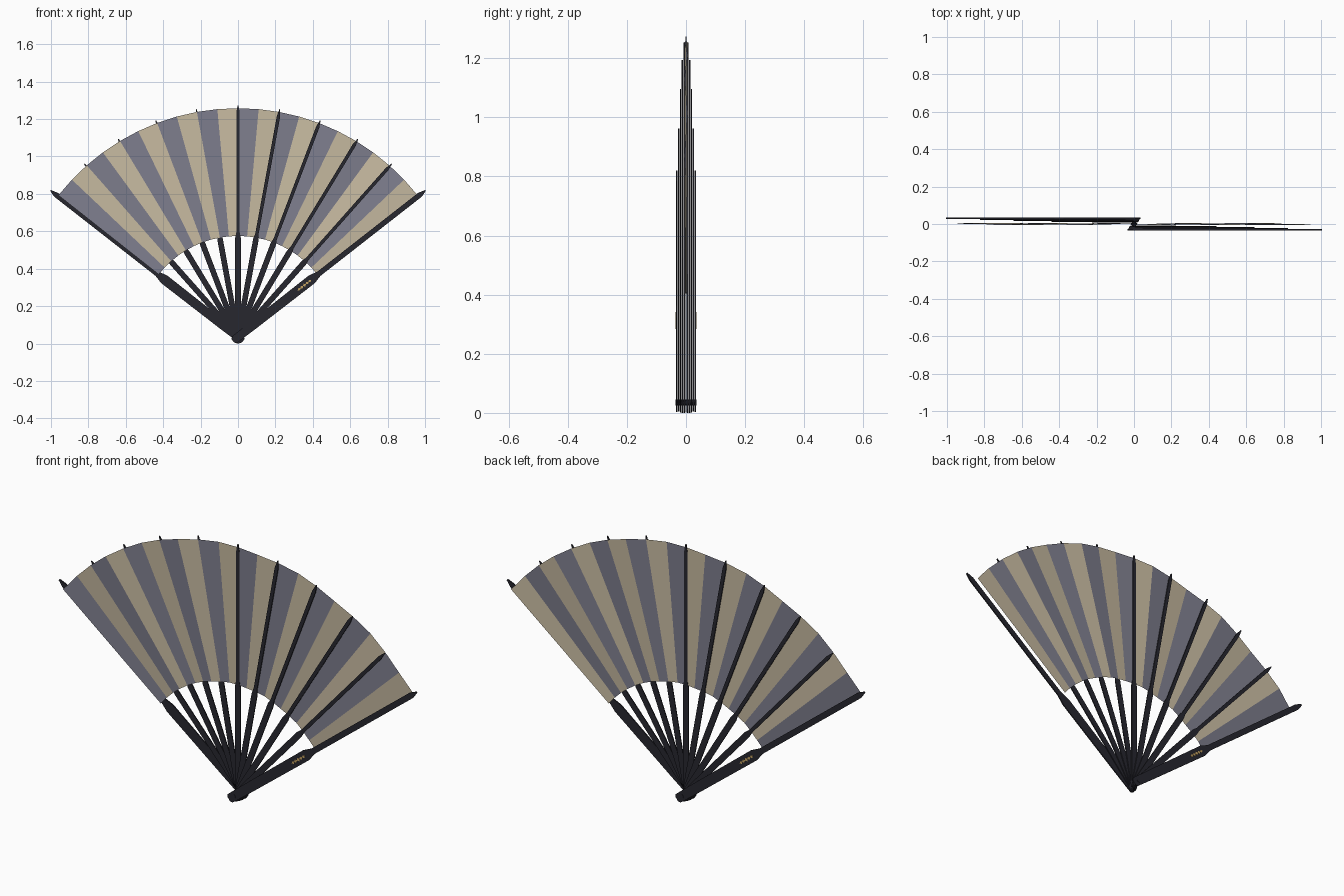
import bpy, bmesh
from math import sin, cos, radians

if "Cube" in bpy.data.objects:
    bpy.data.objects.remove(bpy.data.objects["Cube"])


def material(name, rgb):
    m = bpy.data.materials.new(name)
    m.use_nodes = True
    m.diffuse_color = (*rgb, 1)
    m.node_tree.nodes["Principled BSDF"].inputs["Base Color"].default_value = (*rgb, 1)
    return m


BLACK = material("black lacquer", (0.02, 0.02, 0.028))
GREY = material("slate paper", (0.21, 0.21, 0.27))
BEIGE = material("beige paper", (0.58, 0.5, 0.36))
GOLD = material("gold inlay", (0.55, 0.36, 0.12))

PIVOT = 0.035          # height of the pin
STEP = radians(10.4)   # angle between sticks
LAYER = 0.0062         # depth between stacked sticks
SIDE = 5               # sticks on each side of the middle


def polar(r, angle, y, across=0):
    """Point at radius r along a direction tilted from vertical, moved sideways."""
    return (r * sin(angle) + across * cos(angle), y,
            PIVOT + r * cos(angle) - across * sin(angle))


def finish(bm, name, mats):
    mesh = bpy.data.meshes.new(name)
    bm.to_mesh(mesh)
    bm.free()
    for m in mats:
        mesh.materials.append(m)
    ob = bpy.data.objects.new(name, mesh)
    bpy.context.collection.objects.link(ob)
    return ob


def slab(bm, outline, angle, y, thick):
    """Extrude a flat outline of (radius, across) points through the depth."""
    face = bm.faces.new([bm.verts.new(polar(r, angle, y - thick / 2, a)) for r, a in outline])
    out = bmesh.ops.extrude_face_region(bm, geom=[face])
    verts = [v for v in out["geom"] if isinstance(v, bmesh.types.BMVert)]
    bmesh.ops.translate(bm, verts=verts, vec=(0, thick, 0))
    bmesh.ops.recalc_face_normals(bm, faces=bm.faces)


def mirrored(half):
    return half + [(r, -a) for r, a in reversed(half)]


stick_outline = mirrored([(-0.034, 0.008), (-0.026, 0.015), (0.53, 0.015),
                          (0.56, 0.009), (1.2, 0.009), (1.238, 0.002)])
guard_outline = mirrored([(-0.034, 0.012), (-0.024, 0.022), (0.1, 0.024), (0.5, 0.026),
                          (0.55, 0.014), (1.235, 0.014), (1.272, 0.003)])

# Sticks, stacked from back left to front right, with a guard at each end
for k in range(-SIDE, SIDE + 1):
    is_guard = abs(k) == SIDE
    bm = bmesh.new()
    slab(bm, guard_outline if is_guard else stick_outline, k * STEP, -k * LAYER,
         0.006 if is_guard else 0.005)
    name = ("left_guard" if k > 0 else "right_guard") if is_guard else f"stick_{k + SIDE}"
    finish(bm, name, [BLACK])

# Pleated paper: folds lie midway between sticks, colours change at sticks and folds
INNER, OUTER, FOLD = 0.54, 1.223, 0.006
bm = bmesh.new()
rows = []
for i in range(4 * SIDE + 1):
    angle = (i / 2 - SIDE) * STEP * 0.995
    y = FOLD * (0, 1, 0, -1)[i % 4]
    rows.append([bm.verts.new(polar(r, angle, y * r / OUTER)) for r in (INNER, OUTER)])
for i, (a, b) in enumerate(zip(rows, rows[1:])):
    bm.faces.new((a[0], b[0], b[1], a[1])).material_index = i % 2
finish(bm, "pleated_paper", [GREY, BEIGE])

# Small gold ornament on the outer face of each guard
for side, name in ((1, "left_ornament"), (-1, "right_ornament")):
    bm = bmesh.new()
    for n in range(5):
        r, size = 0.415 + 0.018 * n, 0.009 - 0.001 * abs(n - 2)
        slab(bm, [(r - 0.01, 0), (r, size), (r + 0.01, 0), (r, -size)],
             side * SIDE * STEP, -side * (SIDE * LAYER + 0.0035), 0.002)
    finish(bm, name, [GOLD])

# Pin through the stack
bpy.ops.mesh.primitive_cylinder_add(vertices=16, radius=0.01, depth=0.07,
                                    location=(0, 0, PIVOT), rotation=(radians(90), 0, 0))
pin = bpy.context.object
pin.name = "pivot_pin"
pin.data.materials.append(BLACK)
bpy.ops.object.shade_smooth_by_angle()
